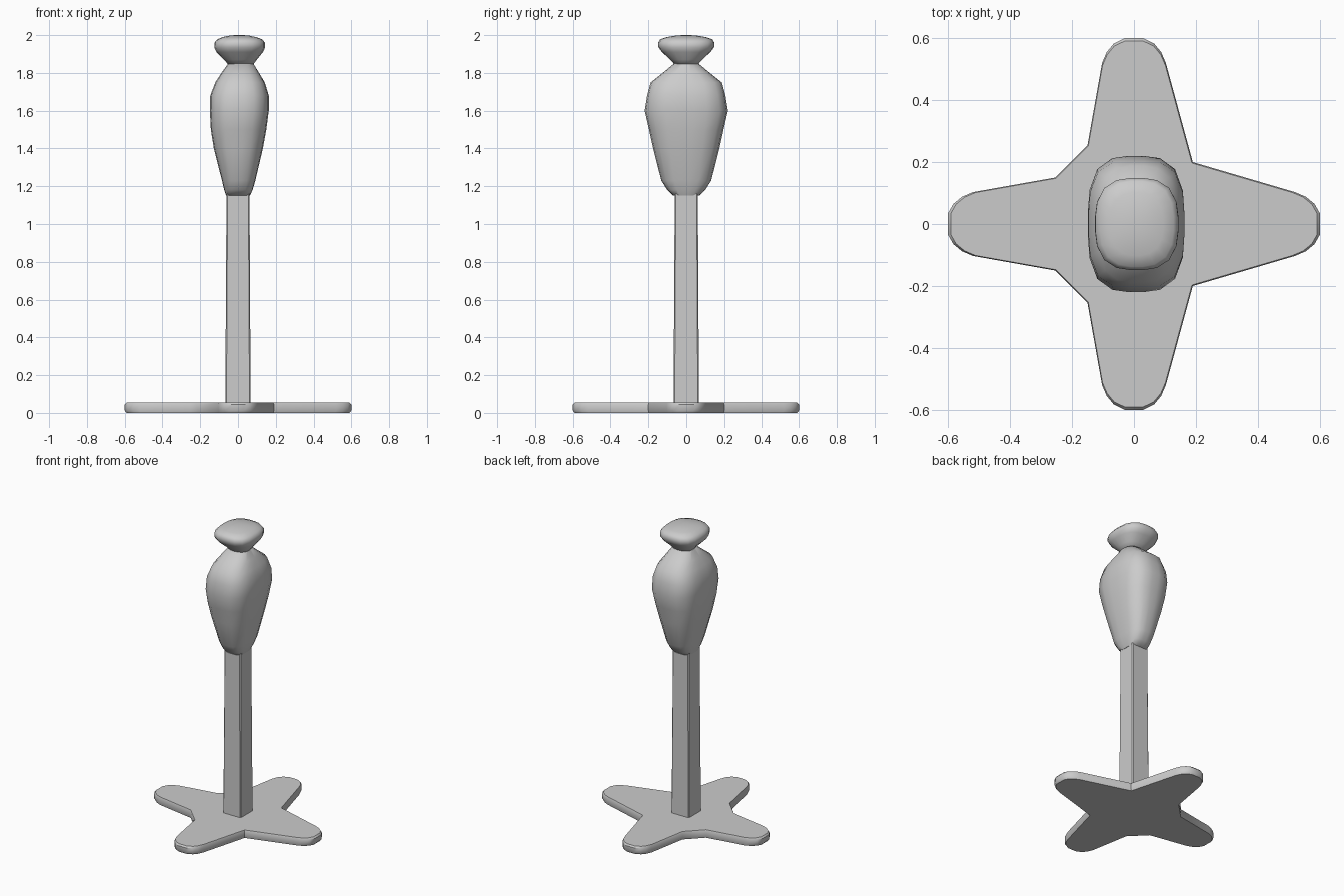
import bpy, bmesh, math

if "Cube" in bpy.data.objects:
    bpy.data.objects.remove(bpy.data.objects["Cube"])

grey = bpy.data.materials.new("plain grey")
grey.diffuse_color = (0.6, 0.6, 0.6, 1)
grey.use_nodes = True
grey.node_tree.nodes["Principled BSDF"].inputs["Base Color"].default_value = grey.diffuse_color


def finish(bm, name, angle):
    bmesh.ops.recalc_face_normals(bm, faces=bm.faces[:])
    me = bpy.data.meshes.new(name)
    bm.to_mesh(me)
    bm.free()
    ob = bpy.data.objects.new(name, me)
    bpy.context.collection.objects.link(ob)
    me.materials.append(grey)
    bpy.ops.object.select_all(action='DESELECT')
    ob.select_set(True)
    bpy.context.view_layer.objects.active = ob
    bpy.ops.object.shade_smooth_by_angle(angle=math.radians(angle))
    return ob


def skin(bm, rings):
    """Join rings of points into a closed surface."""
    loops = [[bm.verts.new(p) for p in r] for r in rings]
    n = len(loops[0])
    for a, b in zip(loops, loops[1:]):
        for i in range(n):
            j = (i + 1) % n
            bm.faces.new((a[i], a[j], b[j], b[i]))
    bm.faces.new(loops[0][::-1])
    bm.faces.new(loops[-1])


def loft(name, sections, angle, sides=20):
    """Sections: z, x min, x max, half depth in y, squareness power."""
    rings = []
    for z, x0, x1, hy, p in sections:
        cx, hx = (x0 + x1) / 2, (x1 - x0) / 2
        ring = []
        for i in range(sides):
            a = math.tau * (i + 0.5) / sides
            c, s = math.cos(a), math.sin(a)
            k = (abs(c) ** p + abs(s) ** p) ** (-1 / p)
            ring.append((cx + hx * c * k, hy * s * k, z))
        rings.append(ring)
    bm = bmesh.new()
    skin(bm, rings)
    return finish(bm, name, angle)


# Four-armed foot plate with rounded tips; half outline mirrored in y
half = [(0.6, 0.035), (0.583, 0.065), (0.555, 0.088), (0.52, 0.103), (0.19, 0.2),
        (0.103, 0.52), (0.088, 0.555), (0.065, 0.583), (0.03, 0.6),
        (-0.03, 0.6), (-0.065, 0.583), (-0.088, 0.555), (-0.103, 0.52),
        (-0.15, 0.255), (-0.255, 0.15),
        (-0.52, 0.103), (-0.555, 0.088), (-0.583, 0.065), (-0.6, 0.035)]
outline = half + [(x, -y) for x, y in reversed(half)]
bm = bmesh.new()
skin(bm, [[(x * s, y * s, z) for x, y in outline]
          for z, s in ((0, 0.985), (0.012, 1), (0.044, 1), (0.054, 0.985))])
finish(bm, "foot_plate", 35)

# Square post with a slight taper
bm = bmesh.new()
skin(bm, [[(-x, -x, z), (x, -x, z), (x, x, z), (-x, x, z)]
          for x, z in ((0.067, 0.04), (0.061, 1.17))])
bmesh.ops.bevel(bm, geom=[e for e in bm.edges
                          if abs(e.verts[0].co.z - e.verts[1].co.z) > 0.5],
                offset=0.006, segments=1, affect='EDGES')
finish(bm, "post", 30)

# Padded torso, wider in y than in x
loft("torso", [
    (1.15, -0.063, 0.063, 0.068, 4),
    (1.18, -0.073, 0.077, 0.10, 3.2),
    (1.23, -0.085, 0.092, 0.132, 3),
    (1.40, -0.128, 0.132, 0.175, 3),
    (1.50, -0.144, 0.150, 0.197, 3.2),
    (1.60, -0.149, 0.163, 0.220, 3.2),
    (1.68, -0.147, 0.163, 0.207, 3.2),
    (1.75, -0.120, 0.142, 0.188, 3),
    (1.80, -0.088, 0.112, 0.125, 2.8),
    (1.855, -0.048, 0.078, 0.058, 2.5)], 50)

# Flattened head cap
loft("head", [
    (1.84, -0.048, 0.078, 0.058, 2.5),
    (1.87, -0.074, 0.100, 0.085, 2.5),
    (1.91, -0.114, 0.132, 0.128, 2.8),
    (1.935, -0.126, 0.144, 0.147, 2.8),
    (1.96, -0.125, 0.143, 0.149, 2.8),
    (1.978, -0.110, 0.128, 0.138, 2.7),
    (1.99, -0.080, 0.095, 0.102, 2.5),
    (1.998, -0.042, 0.056, 0.052, 2.3),
    (2.0, -0.015, 0.025, 0.018, 2)], 60)
